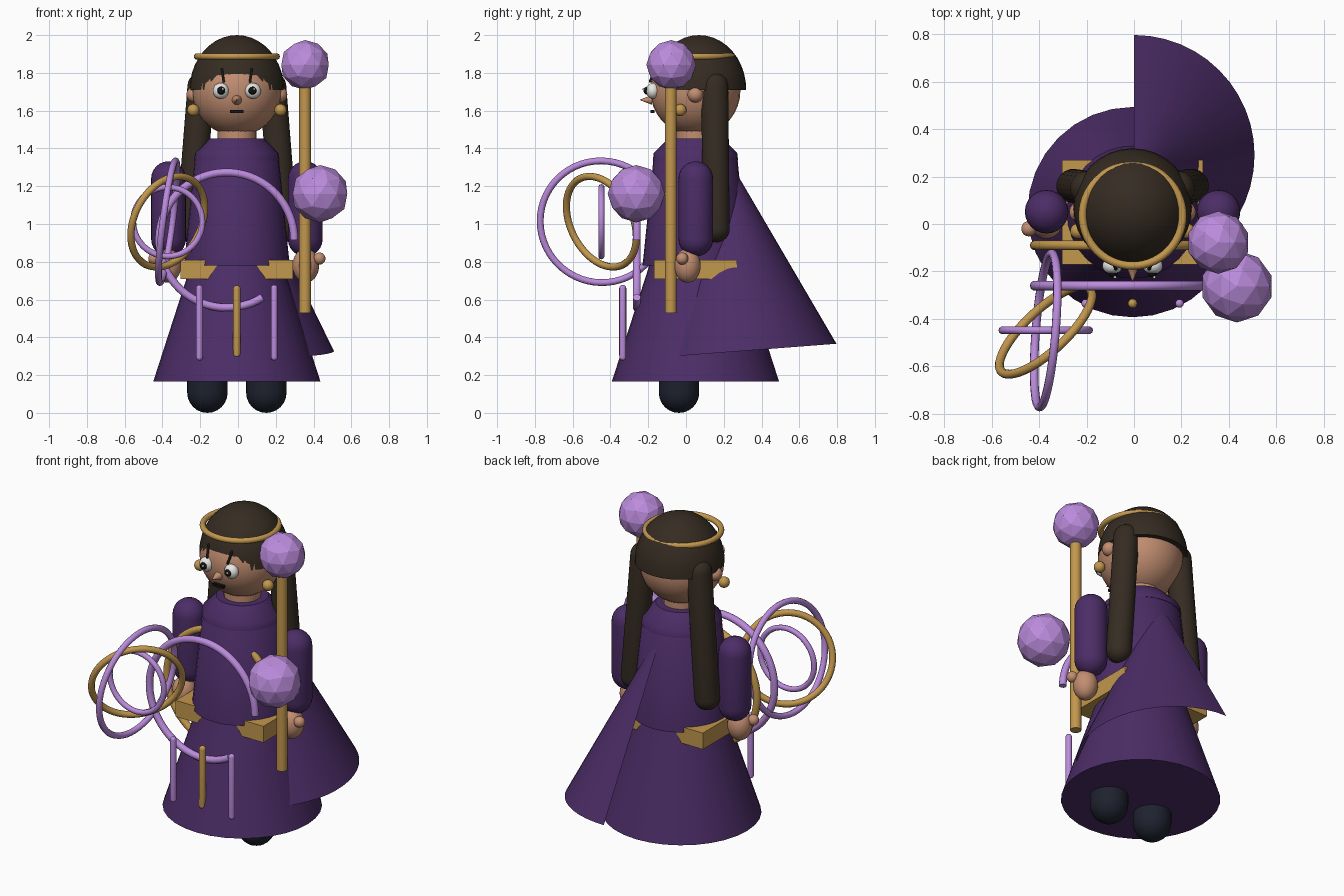
import bpy, bmesh, math
from mathutils import Vector, Matrix

if "Cube" in bpy.data.objects:
    bpy.data.objects.remove(bpy.data.objects["Cube"])

CX, CY = -0.006, 0.05   # body axis


def mat(name, *c):
    m = bpy.data.materials.new(name)
    m.diffuse_color = (*c, 1)
    m.use_nodes = True
    m.node_tree.nodes["Principled BSDF"].inputs["Base Color"].default_value = m.diffuse_color
    return m


PURPLE = mat("robe purple", 0.072, 0.026, 0.135)
LILAC = mat("lilac", 0.50, 0.26, 0.72)
GOLD = mat("gold", 0.54, 0.31, 0.075)
SKIN = mat("skin", 0.54, 0.27, 0.165)
HAIR = mat("dark hair", 0.036, 0.025, 0.016)
BOOT = mat("boot navy", 0.013, 0.016, 0.028)
BLACK = mat("black", 0.006, 0.006, 0.006)
WHITE = mat("white", 0.8, 0.8, 0.78)


def finish(name, bm, m, smooth=True):
    bmesh.ops.recalc_face_normals(bm, faces=bm.faces)
    me = bpy.data.meshes.new(name)
    bm.to_mesh(me)
    bm.free()
    me.materials.append(m)
    ob = bpy.data.objects.new(name, me)
    bpy.context.collection.objects.link(ob)
    if smooth:
        bpy.ops.object.select_all(action='DESELECT')
        bpy.context.view_layer.objects.active = ob
        ob.select_set(True)
        bpy.ops.object.shade_smooth_by_angle(angle=math.radians(40))
    return ob


def lathe(name, prof, m, mtx, seg=32, arc=2 * math.pi, start=0.0, cap=True):
    """Turn (radius, height) points around local z."""
    bm = bmesh.new()
    full = arc > 6.28
    n = seg if full else seg + 1
    rows = [[bm.verts.new(mtx @ Vector((r * math.cos(start + arc * i / seg),
                                        r * math.sin(start + arc * i / seg), z)))
             for i in range(n)] for r, z in prof]
    for a, b in zip(rows, rows[1:]):
        for i in range(seg):
            j = (i + 1) % n
            bm.faces.new((a[i], a[j], b[j], b[i]))
    if cap:
        bm.faces.new(rows[0])
        bm.faces.new(rows[-1])
    bmesh.ops.remove_doubles(bm, verts=bm.verts, dist=1e-5)
    return finish(name, bm, m)


def rod(name, p, q, r, m, round_end=True, seg=20):
    """Cylinder or capsule between two points."""
    p, q = Vector(p), Vector(q)
    d = q - p
    mtx = Matrix.Translation(p) @ d.to_track_quat('Z', 'Y').to_matrix().to_4x4()
    L = d.length
    if round_end:
        k = [math.pi / 2 * i / 6 for i in range(7)]
        prof = [(max(r * math.sin(a), 1e-4), -r * math.cos(a)) for a in k]
        prof += [(max(r * math.cos(a), 1e-4), L + r * math.sin(a)) for a in k]
    else:
        prof = [(r, 0), (r, L)]
    return lathe(name, prof, m, mtx, seg)


def ball(name, c, r, m, scale=(1, 1, 1)):
    bm = bmesh.new()
    bmesh.ops.create_uvsphere(bm, u_segments=28, v_segments=18, radius=r,
                              matrix=Matrix.Translation(c) @ Matrix.Diagonal((*scale, 1)))
    return finish(name, bm, m)


def orb(name, c, r):
    bm = bmesh.new()
    bmesh.ops.create_icosphere(bm, subdivisions=2, radius=r, matrix=Matrix.Translation(c))
    return finish(name, bm, LILAC, False)


def box(name, c, size, m):
    bm = bmesh.new()
    bmesh.ops.create_cube(bm, size=1, matrix=Matrix.Translation(c) @ Matrix.Diagonal((*size, 1)))
    return finish(name, bm, m, False)


def ring(name, c, normal, R, r, m, deg=360, seg=56, tube=10):
    """Torus or open arc; an arc about y starts at +x and rises."""
    n = Vector(normal).normalized()
    u = Vector((1, 0, 0)) - n * n.x
    if u.length < 0.3:
        u = Vector((0, 1, 0)) - n * n.y
    u.normalize()
    v = n.cross(u)
    bm = bmesh.new()
    full = deg == 360
    cnt = seg if full else seg + 1
    rows = []
    for i in range(cnt):
        a = math.radians(deg) * i / seg
        d = u * math.cos(a) + v * math.sin(a)
        rows.append([bm.verts.new(Vector(c) + d * (R + r * math.cos(t)) + n * r * math.sin(t))
                     for t in [2 * math.pi * k / tube for k in range(tube)]])
    for i in range(seg):
        a, b = rows[i], rows[(i + 1) % cnt]
        for k in range(tube):
            l = (k + 1) % tube
            bm.faces.new((a[k], a[l], b[l], b[k]))
    if not full:
        bm.faces.new(rows[0])
        bm.faces.new(rows[-1])
    return finish(name, bm, m)


T = Matrix.Translation
axis = T((CX, CY, 0))

# Robe: skirt, bodice, collar, square belt
lathe("skirt", [(0.443, 0.165), (0.243, 0.785)], PURPLE, axis)
lathe("bodice", [(0.28, 0.78), (0.222, 1.35), (0.19, 1.39)], PURPLE, axis)
lathe("collar", [(0.226, 1.335), (0.221, 1.375), (0.145, 1.452)], PURPLE, axis)
box("belt", (CX, CY, 0.76), (0.595, 0.44, 0.1), GOLD)

# Cape: open half cone on one side, tilted back
tilt = T((0, 0.29, 0.327)) @ Matrix.Rotation(math.radians(4.4), 4, 'X')
lathe("cape", [(0.508, 0), (0.0005, 1.043)], PURPLE, tilt, 24, math.pi, -math.pi / 2, False)

# Head, cap of hair, circlet
rod("neck", (CX, CY, 1.4), (CX, CY, 1.52), 0.103, SKIN, False)
ball("head", (CX, 0.05, 1.705), 0.238, SKIN)
dome = [(max(0.25 * math.cos(a), 1e-4), 0.29 * math.sin(a))
        for a in [math.pi / 2 * i / 10 for i in range(11)]]
lathe("hair_cap", dome, HAIR, T((CX, 0.069, 1.71)))
ring("circlet", (CX, 0.035, 1.887), (0, 0, 1), 0.211, 0.017, GOLD)

# Face
lathe("nose", [(0.026, 0), (0.0005, 0.065)], SKIN,
      T((CX, -0.18, 1.657)) @ Matrix.Rotation(math.pi / 2, 4, 'X'), 16)
box("mouth", (CX, -0.178, 1.596), (0.072, 0.02, 0.016), BLACK)

# Paired parts
for s, side in ((-1, "left"), (1, "right")):
    X = lambda d: CX + s * d
    ball("eye_" + side, (X(0.085), -0.176, 1.705), 0.042, WHITE, (1, 0.85, 1))
    ball("pupil_" + side, (X(0.083), -0.206, 1.706), 0.021, BLACK, (1, 0.9, 1))
    ball("glint_" + side, (X(0.083) + 0.009, -0.224, 1.714), 0.006, WHITE)
    rod("brow_" + side, (X(0.07), -0.19, 1.755), (X(0.08), -0.165, 1.82), 0.007, HAIR, seg=8)
    ball("ear_" + side, (X(0.225), 0.05, 1.685), 0.042, SKIN)
    ball("earring_" + side, (X(0.231), -0.03, 1.603), 0.032, GOLD)
    rod("hair_tail_" + side, (X(0.19), 0.152, 1.73), (X(0.25), 0.16, 0.975), 0.072, HAIR)
    rod("boot_" + side, (X(0.156), -0.037, 0.107), (X(0.156), -0.037, 0.35), 0.107, BOOT, seg=28)
    rod("sleeve_" + side, (X(0.362), 0.052, 0.92), (X(0.362), 0.052, 1.24), 0.092, PURPLE, seg=24)
    ball("hand_" + side, (X(0.365), 0.008, 0.78), 0.07, SKIN, (1, 1, 1.3))
    ball("thumb_" + side, (X(0.437), -0.02, 0.817), 0.032, SKIN)
    rod("hanging_rod_" + side, (X(0.198), -0.335, 0.295), (X(0.198), -0.335, 0.66), 0.018, LILAC, seg=12)
rod("hanging_rod_middle", (CX, -0.335, 0.31), (CX, -0.335, 0.655), 0.02, GOLD, seg=12)

# Staff and orbs
rod("staff", (0.355, -0.08, 0.53), (0.355, -0.08, 1.78), 0.031, GOLD, False)
orb("staff_orb", (0.355, -0.078, 1.842), 0.132)
orb("floating_orb", (0.434, -0.263, 1.16), 0.152)

# Large open arcs: one in front, one passing through the body
for name, y, m in (("front_arc", -0.26, LILAC), ("body_arc", -0.09, GOLD)):
    ring(name, (-0.06, y, 0.915), (0, -1, 0), 0.358, 0.021, m, 302)

# Three nested rings held at the side
HUB = (-0.372, -0.448, 1.012)
ring("large_hoop", HUB, (1, -0.08, -0.13), 0.325, 0.018, LILAC)
ring("middle_hoop", HUB, (0.644, -0.688, -0.338), 0.255, 0.019, GOLD)
ring("small_hoop", HUB, (0, 1, 0), 0.183, 0.016, LILAC)
